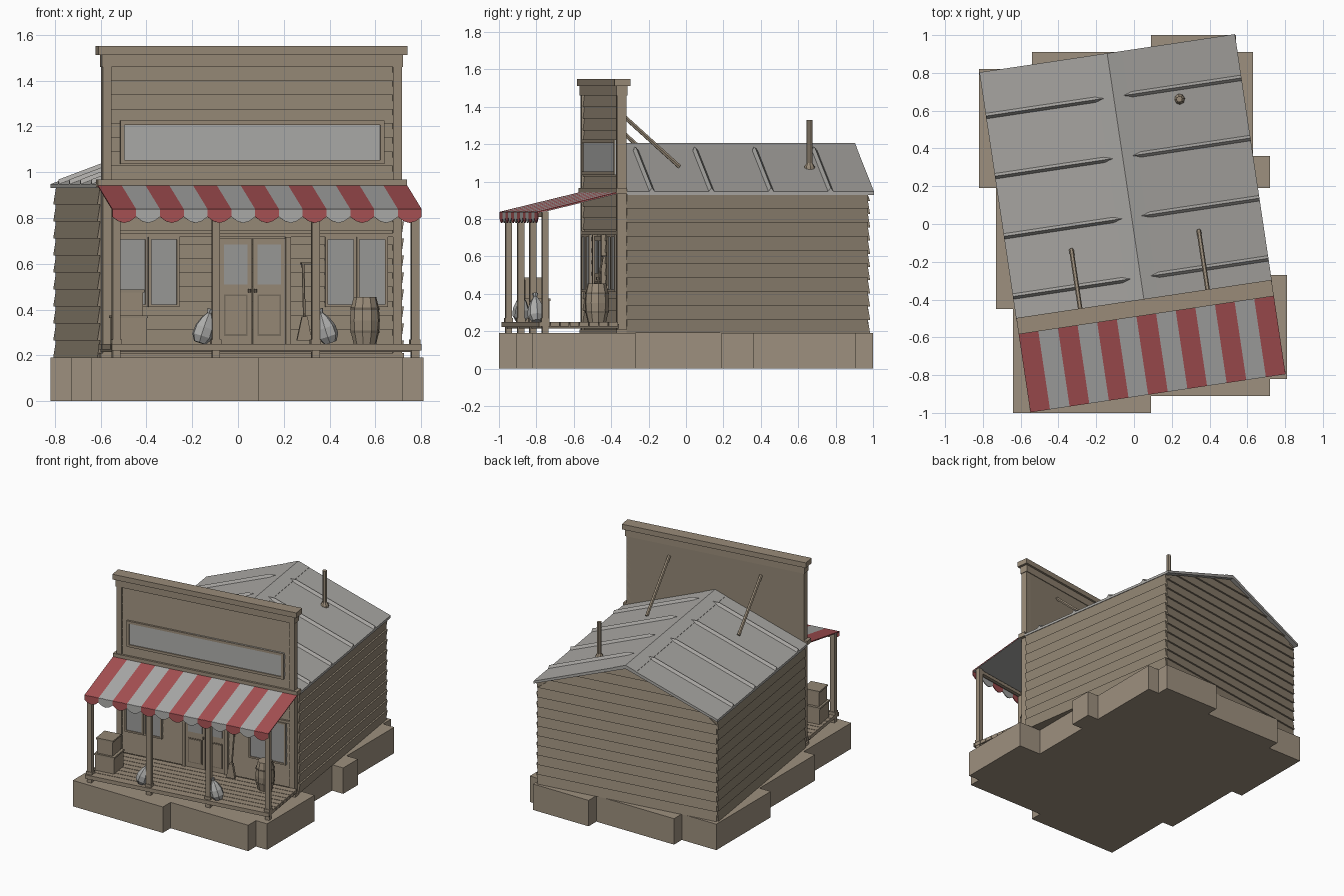
import bpy, bmesh, math
from mathutils import Matrix, Vector

cube = bpy.data.objects.get("Cube")
if cube:
    bpy.data.objects.remove(cube, do_unlink=True)

# The building stands at a slight turn on its foundation
TURN = Matrix.Rotation(math.radians(8.5), 4, 'Z') @ Matrix.Translation((-0.007, 0, 0))
FLAT = Matrix.Identity(4)


def material(name, rgb):
    m = bpy.data.materials.new(name)
    m.use_nodes = True
    m.diffuse_color = (*rgb, 1)
    m.node_tree.nodes["Principled BSDF"].inputs["Base Color"].default_value = (*rgb, 1)
    return m


STONE = material("foundation tan", (0.34, 0.28, 0.21))
WALL = material("weathered siding", (0.29, 0.24, 0.175))
TRIM = material("trim wood", (0.32, 0.26, 0.19))
METAL = material("roof grey", (0.40, 0.39, 0.37))
CLOTH = material("pale cloth", (0.42, 0.42, 0.41))
RED = material("awning red", (0.40, 0.085, 0.09))
GLASS = material("window grey", (0.33, 0.33, 0.32))
DARK = material("dark wood", (0.19, 0.155, 0.115))


def finish(name, bm, mat, local=FLAT, frame=TURN, recalc=True):
    if recalc:
        bmesh.ops.recalc_face_normals(bm, faces=bm.faces[:])
    me = bpy.data.meshes.new(name)
    bm.to_mesh(me)
    bm.free()
    me.materials.append(mat)
    ob = bpy.data.objects.new(name, me)
    bpy.context.scene.collection.objects.link(ob)
    ob.matrix_world = frame @ local
    return ob


def prism(name, pts, axis, a0, a1, mat, frame=TURN):
    """Extrude a flat outline along x (outline in y,z) or y (outline in x,z)."""
    bm = bmesh.new()
    ends = []
    for a in (a0, a1):
        ends.append([bm.verts.new((a, p, q) if axis == 'x' else (p, a, q)) for p, q in pts])
    n = len(pts)
    bm.faces.new(ends[0])
    bm.faces.new(ends[1][::-1])
    for i in range(n):
        j = (i + 1) % n
        bm.faces.new((ends[0][i], ends[0][j], ends[1][j], ends[1][i]))
    return finish(name, bm, mat, frame=frame)


def box(name, x0, x1, y0, y1, z0, z1, mat, frame=TURN):
    return prism(name, [(x0, z0), (x1, z0), (x1, z1), (x0, z1)], 'y', y0, y1, mat, frame)


def lathe(name, profile, segs, mat, local):
    bm = bmesh.new()
    rings = []
    for r, z in profile:
        rings.append([bm.verts.new((r * math.cos(math.tau * i / segs),
                                    r * math.sin(math.tau * i / segs), z)) for i in range(segs)])
    for a, b in zip(rings, rings[1:]):
        for i in range(segs):
            j = (i + 1) % segs
            bm.faces.new((a[i], a[j], b[j], b[i]))
    bm.faces.new(rings[0])
    bm.faces.new(rings[-1])
    return finish(name, bm, mat, local)


def rod(name, a, b, r, segs, mat):
    a, b = Vector(a), Vector(b)
    turn = (b - a).to_track_quat('Z', 'Y').to_matrix().to_4x4()
    return lathe(name, [(r, 0), (r, (b - a).length)], segs, mat, Matrix.Translation(a) @ turn)


def siding(name, width, z0, z1, rows, local, depth=0.012, flip=False):
    """Overlapping boards facing -y; width(z) gives the half width."""
    bm = bmesh.new()
    step = (z1 - z0) / rows
    for i in range(rows):
        lo, hi = z0 + i * step, z0 + (i + 1) * step
        a, b = width(lo), width(hi)
        v = [bm.verts.new(c) for c in ((-a, -depth, lo), (a, -depth, lo), (b, 0, hi),
                                       (-b, 0, hi), (-a, 0, lo), (a, 0, lo))]
        for f in ((0, 1, 2, 3), (4, 5, 1, 0), (0, 3, 4), (1, 5, 2)):
            bm.faces.new([v[k] for k in f])
    if flip:
        for v in bm.verts:
            v.co.z = z0 + z1 - v.co.z
        bmesh.ops.reverse_faces(bm, faces=bm.faces[:])
    return finish(name, bm, WALL, local, recalc=False)


def placed(x, y, degrees=0):
    return Matrix.Translation((x, y, 0)) @ Matrix.Rotation(math.radians(degrees), 4, 'Z')


# Stepped foundation slabs: y start, y end, x start, x end
for y0, y1, x0, x1 in ((-1, -.91, -.64, .09), (-.91, -.82, -.64, .72), (-.82, -.45, -.64, .81),
                       (-.45, -.27, -.73, .81), (-.27, .19, -.73, .63), (.19, .36, -.82, .72),
                       (.36, .82, -.82, .63), (.82, .91, -.54, .63), (.91, 1, .09, .54)):
    box("foundation_slab", x0, x1, y0, y1, 0, 0.19, STONE, FLAT)

# Main body and its siding
SLOPE, PEAK, HALF = 0.373, 1.18, 0.665
eave = PEAK - SLOPE * HALF
prism("main_body", [(-HALF, .19), (HALF, .19), (HALF, eave), (0, PEAK), (-HALF, eave)],
      'y', -.42, .885, WALL)
siding("back_siding", lambda z: max(.002, min(HALF, (PEAK - z) / SLOPE)), .19, PEAK, 14,
       placed(0, .885, 180))
siding("right_siding", lambda z: .652, .19, eave, 10, placed(-HALF, .2325, -90))
siding("left_siding", lambda z: .652, .19, eave, 10, placed(HALF, .2325, 90), flip=True)

# Gable roof with a ridge cap and raised seams
R, TOP = 0.684, 1.203
low = TOP - SLOPE * R
prism("roof", [(-R, low), (0, TOP), (R, low), (R, low - .018), (0, PEAK), (-R, low - .018)],
      'y', -.42, .915, METAL)
for s in (-1, 1):
    prism("ridge_cap", [(0, TOP + .003), (s * .08, TOP - SLOPE * .08 + .002),
                        (s * .08, TOP - SLOPE * .08 - .005), (0, TOP - .005)], 'y', -.42, .915, METAL)
    for k in range(4):
        y = -.285 + k * .322
        bm = bmesh.new()
        tri = [[bm.verts.new((s * x, y + w, TOP - SLOPE * x + h)) for w, h in
                ((-.016, -.002), (.016, -.002), (0, .02))] for x in (.1, R)]
        tip = bm.verts.new((s * .045, y, TOP - SLOPE * .045))
        bm.faces.new(tri[1])
        for i in range(3):
            j = (i + 1) % 3
            bm.faces.new((tri[0][i], tri[0][j], tri[1][j], tri[1][i]))
            bm.faces.new((tip, tri[0][i], tri[0][j]))
        finish("roof_seam", bm, METAL)
lathe("stove_pipe", [(.03, 1.06), (.028, 1.08), (.016, 1.1), (.016, 1.33)], 8, TRIM, placed(.342, .618))

# False front with cornice, belt and corner boards
box("false_front", -.655, .655, -.455, -.42, .19, 1.51, WALL)
siding("upper_front_siding", lambda z: .64, .965, 1.46, 8, placed(0, -.455), .008)
siding("porch_wall_siding", lambda z: .64, .25, .93, 11, placed(0, -.455), .008)
box("frieze", -.665, .665, -.475, -.415, 1.46, 1.512, TRIM)
box("cornice", -.683, .683, -.487, -.4, 1.512, 1.55, TRIM)
box("belt_trim", -.683, .683, -.478, -.42, .935, .967, TRIM)
box("porch_header", -.64, .64, -.47, -.45, .717, .735, TRIM)
box("front_sill", -.67, .67, -.475, -.42, .19, .21, TRIM)
for s in (-1, 1):
    box("corner_board", s * .622, s * .66, -.47, -.42, .21, 1.46, TRIM)
    rod("parapet_brace", (s * .341, -.42, 1.38), (s * .341, -.085, 1.08), .012, 6, TRIM)


def framed(name, x0, x1, z0, z1, w, mat):
    """Flat panel with a four-piece frame on the front wall."""
    box(name + "_panel", x0, x1, -.469, -.455, z0, z1, mat)
    for a, b in ((x0, x0 + w), (x1 - w, x1)):
        box(name + "_stile", a, b, -.476, -.455, z0, z1, TRIM)
    for a, b in ((z0, z0 + w), (z1 - w, z1)):
        box(name + "_rail", x0 + w, x1 - w, -.476, -.455, a, b, TRIM)


# Blank sign, windows and double door
framed("sign", -.583, .583, 1.035, 1.225, .018, CLOTH)
for s in (-1, 1):
    for x0, x1 in ((.322, .459), (.461, .598)):
        framed("window", min(s * x0, s * x1), max(s * x0, s * x1), .41, .717, .012, GLASS)
    x0, x1 = sorted((s * .002, s * .146))
    box("door_leaf", x0, x1, -.472, -.455, .25, .71, TRIM)
    mid = s * .074
    box("door_glass", mid - .052, mid + .052, -.476, -.47, .51, .685, GLASS)
    box("door_panel_groove", mid - .052, mid + .052, -.475, -.47, .285, .465, DARK)
    box("door_panel", mid - .045, mid + .045, -.478, -.47, .292, .458, TRIM)
    box("door_jamb", s * .146, s * .168, -.482, -.455, .25, .717, TRIM)
    lathe("door_knob", [(.007, .475), (.007, .49)], 6, DARK, placed(s * .013, -.478))

# Porch deck, fascia and posts
for k in range(8):
    y = -.885 + k * .0525
    box("deck_board", -.68, .68, y, y + .048, .225, .25, TRIM)
box("deck_frame", -.67, .67, -.87, -.46, .215, .24, DARK)
box("deck_fascia", -.684, .684, -.895, -.884, .222, .25, TRIM)
for x in (-.66, -.22, .22, .66):
    box("porch_post", x - .017, x + .017, -.877, -.843, .19, .84, TRIM)
    box("post_foot", x - .022, x + .022, -.882, -.838, .25, .27, TRIM)
box("awning_beam", -.675, .675, -.873, -.847, .81, .835, TRIM)

# Striped awning with a scalloped valance
STRIPES = 13
W = 2 * .683 / STRIPES
prism("awning_lining", [(-.465, .936), (-.9, .83), (-.9, .834), (-.465, .94)], 'x', -.681, .681, GLASS)
for k in range(STRIPES):
    mat = CLOTH if k % 2 else RED
    x = -.683 + k * W
    prism("awning_stripe", [(-.465, .939), (-.903, .833), (-.903, .839), (-.465, .945)], 'x', x, x + W, mat)
    scallop = [(x + W * t / 4, .805 - .027 * math.sin(math.pi * t / 4)) for t in range(5)]
    prism("valance_scallop", scallop + [(x + W, .838), (x, .838)], 'y', -.905, -.899, mat)

# Crates
box("lower_crate", -.655, -.515, -.80, -.66, .25, .37, TRIM)
box("lower_crate_lid", -.66, -.51, -.805, -.655, .362, .374, WALL)
box("upper_crate", -.645, -.53, -.79, -.675, .374, .475, TRIM)
box("upper_crate_lid", -.65, -.525, -.795, -.67, .475, .487, WALL)

# Sacks leaning on the middle posts
for s in (-1, 1):
    lean = Matrix.Translation((s * .29, -.85, .25)) @ Matrix.Rotation(-s * math.radians(18), 4, 'Y')
    lathe("sack", [(.028, .005), (.046, .035), (.044, .075), (.028, .115), (.01, .14), (.016, .16)],
          7, CLOTH, lean)

# Barrel with hoops
lathe("barrel", [(.05, .25), (.062, .3), (.066, .352), (.062, .405), (.05, .455)], 10, TRIM,
      placed(.485, -.553))
for z in (.298, .398):
    lathe("barrel_hoop", [(.064, z), (.065, z + .01)], 10, DARK, placed(.485, -.553))

# Broom resting against the wall
rod("broom_handle", (.222, -.525, .35), (.222, -.482, .605), .006, 6, TRIM)
prism("broom_head", [(.187, .265), (.252, .265), (.234, .37), (.21, .37)], 'y', -.54, -.518, TRIM)
box("broom_hook", .215, .265, -.49, -.455, .596, .606, DARK)
